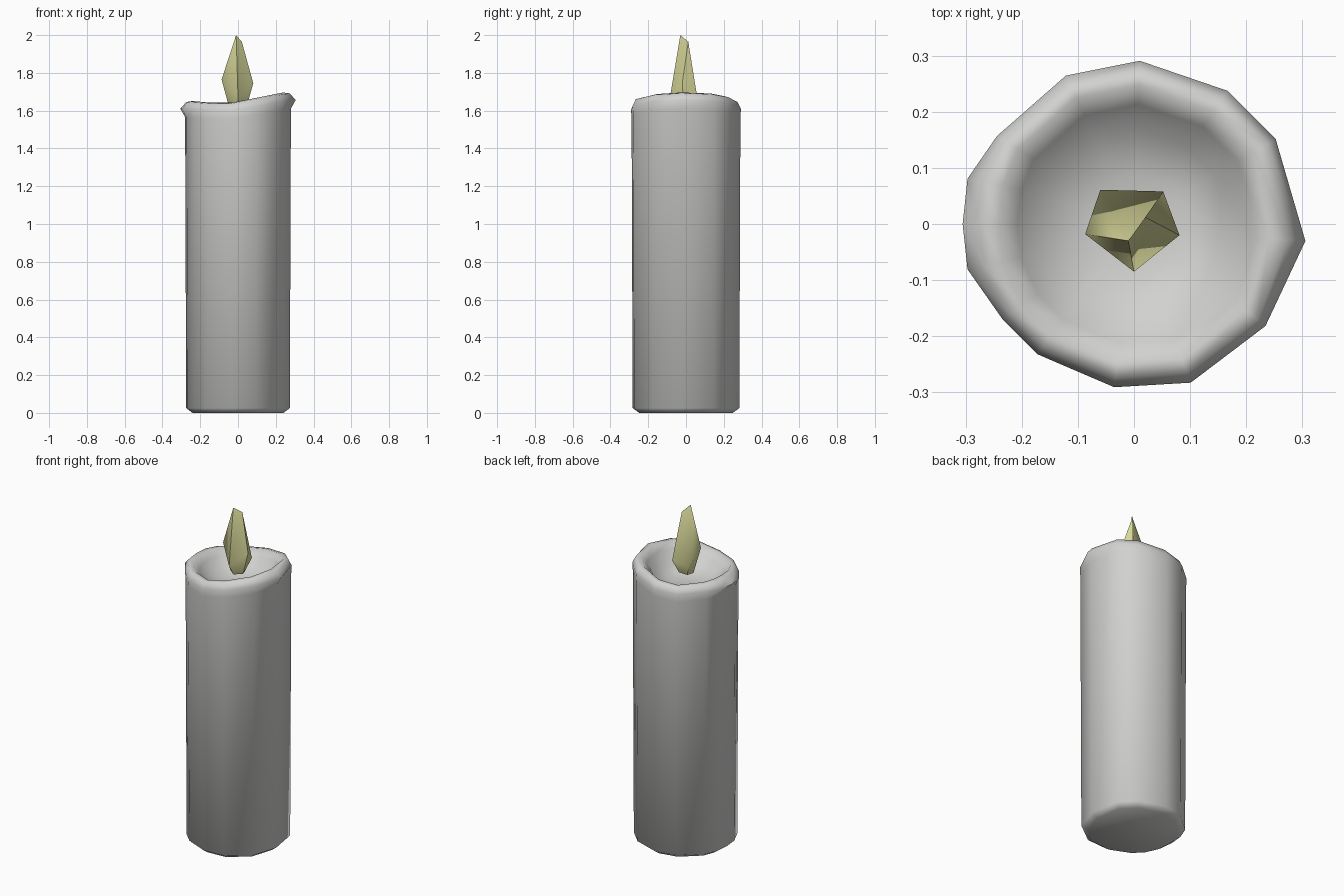
import bpy, bmesh, math

cube = bpy.data.objects.get("Cube")
if cube:
    bpy.data.objects.remove(cube, do_unlink=True)


def material(name, rgb):
    m = bpy.data.materials.new(name)
    m.use_nodes = True
    m.diffuse_color = (*rgb, 1)
    m.node_tree.nodes["Principled BSDF"].inputs["Base Color"].default_value = (*rgb, 1)
    return m


def loft(name, rings, mat, angle):
    """Skin a stack of equal rings and close both ends with a fan."""
    bm = bmesh.new()
    loops = [[bm.verts.new(p) for p in ring] for ring in rings]
    n = len(loops[0])
    for low, high in zip(loops, loops[1:]):
        for i in range(n):
            j = (i + 1) % n
            bm.faces.new((low[i], low[j], high[j], high[i]))
    for loop in (loops[0], loops[-1]):
        cap = bm.faces.new(loop)
        bmesh.ops.poke(bm, faces=[cap])
    bmesh.ops.remove_doubles(bm, verts=bm.verts, dist=0.0005)
    bmesh.ops.recalc_face_normals(bm, faces=bm.faces)
    mesh = bpy.data.meshes.new(name)
    bm.to_mesh(mesh)
    bm.free()
    mesh.materials.append(mat)
    obj = bpy.data.objects.new(name, mesh)
    bpy.context.collection.objects.link(obj)
    bpy.ops.object.select_all(action="DESELECT")
    obj.select_set(True)
    bpy.context.view_layer.objects.active = obj
    bpy.ops.object.shade_smooth_by_angle(angle=math.radians(angle))
    return obj


wax = material("Wax grey white", (0.64, 0.64, 0.63))
glow = material("Flame pale yellow", (0.72, 0.72, 0.34))

# Uneven hand-cut outline of the wax column
outline = [(.28, -.03), (.25, .15), (.165, .235), (.01, .288), (-.12, .262),
           (-.242, .155), (-.272, .08), (-.28, 0), (-.272, -.08), (-.232, -.168),
           (-.17, -.23), (-.035, -.288), (.1, -.28), (.232, -.18)]


def crest(x):
    """Height of the melted rim: low near the middle left, high on +x."""
    return 1.635 + (0.17 * (x + 0.08) if x > -0.08 else -0.08 * (x + 0.08))


def flat_ring(scale, z):
    return [(x * scale, y * scale, z) for x, y in outline]


def rim_ring(scale, drop, flare=1.0):
    return [(x * scale * (flare if abs(y) < 0.1 else 1), y * scale, crest(x) - drop)
            for x, y in outline]


# Column, flared lip, and hollow melted bowl in one skin
loft("candle_body", [
    flat_ring(0.86, 0.0),
    flat_ring(0.98, 0.025),
    rim_ring(1.0, 0.085),
    rim_ring(1.01, 0.04, 1.08),
    rim_ring(0.95, 0.005, 1.03),
    rim_ring(0.86, 0.0),
    rim_ring(0.74, 0.035),
    flat_ring(0.58, 1.57),
    flat_ring(0.3, 1.54),
], wax, 60)

# Five-sided flame, widest low down, with a slanted chisel tip
belly = [(-.087, -.018, 1.765), (0, -.085, 1.67), (.081, -.02, 1.745),
         (.052, .058, 1.68), (-.06, .061, 1.67)]
base = [(x * 0.5, y * 0.5, 1.605) for x, y, z in belly]
tip = [(-.01, -.03, 2.0)] * 2 + [(.02, .012, 1.965)] * 2 + [(-.01, -.03, 2.0)]
loft("flame", [base, belly, tip], glow, 50)
